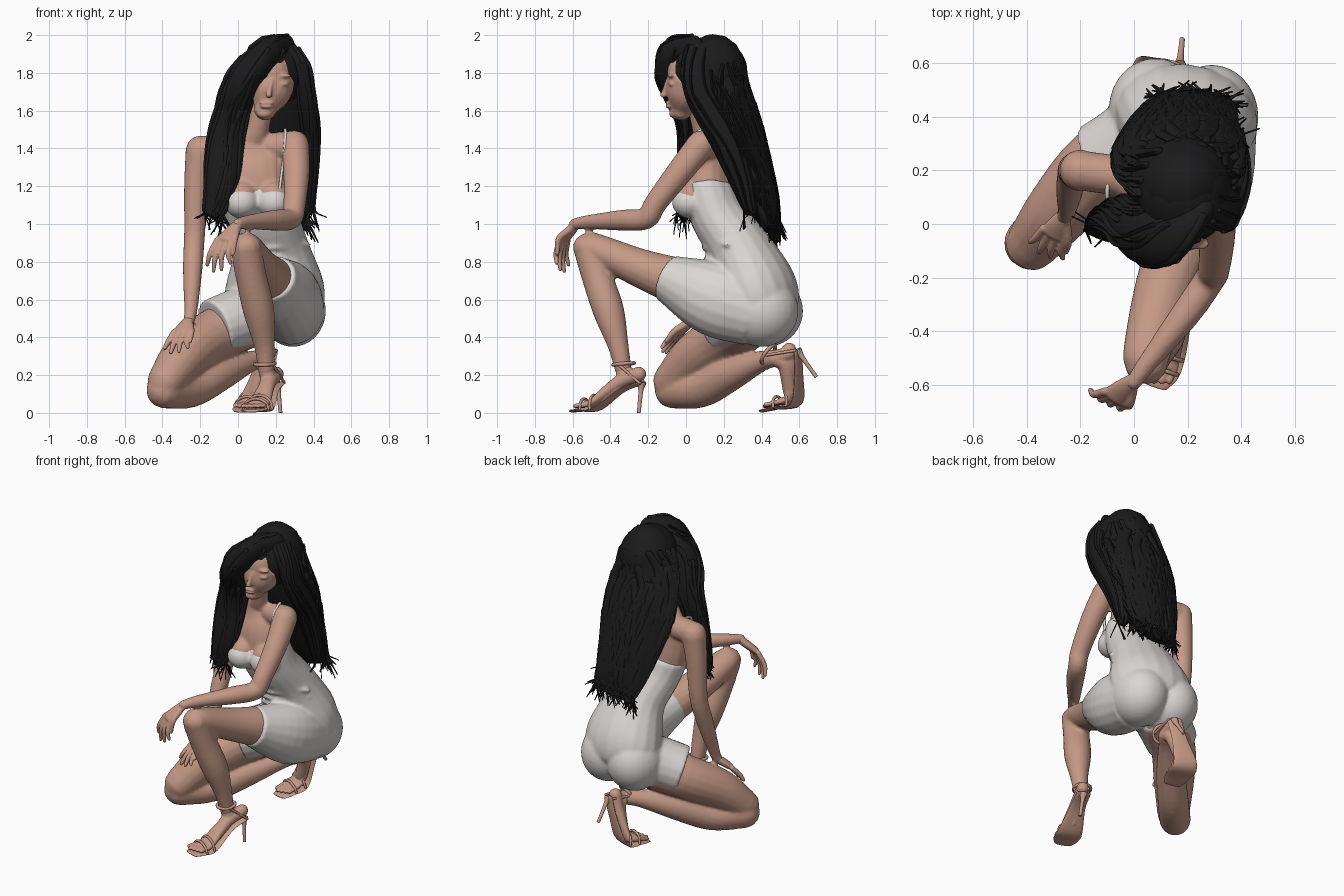
import bpy, bmesh, math, random
from mathutils import Vector, Matrix

cube = bpy.data.objects.get("Cube")
if cube:
    bpy.data.objects.remove(cube, do_unlink=True)
rng = random.Random(4)


def material(name, colour):
    mat = bpy.data.materials.new(name)
    mat.use_nodes = True
    mat.diffuse_color = (*colour, 1)
    mat.node_tree.nodes["Principled BSDF"].inputs["Base Color"].default_value = (*colour, 1)
    return mat


skin = material("warm skin", (.56, .32, .24))
cloth = material("off white cloth", (.7, .67, .65))
black = material("black hair", (.011, .011, .012))


def smooth_path(points, steps=5):
    """Catmull-Rom spline through rows of x, y, z, half width, half depth."""
    rows = [Vector((*p, p[3]) if len(p) == 4 else p) for p in points]
    rows = [rows[0] * 2 - rows[1]] + rows + [rows[-1] * 2 - rows[-2]]
    path = []
    for a, b, c, d in zip(rows, rows[1:], rows[2:], rows[3:]):
        for k in range(steps):
            t = k / steps
            path.append((b * 2 + (c - a) * t + (a * 2 - b * 5 + c * 4 - d) * t ** 2
                         + (b * 3 - a - c * 3 + d) * t ** 3) * .5)
    return path + [rows[-2]]


def frames(points, side):
    path = smooth_path(points)
    centres = [Vector(p[:3]) for p in path]
    result = []
    for i, p in enumerate(path):
        along = (centres[min(i + 1, len(path) - 1)] - centres[max(i - 1, 0)]).normalized()
        across = Vector(side)
        across = (across - along * across.dot(along)).normalized()
        result.append((centres[i], along, across, along.cross(across),
                       max(p[3], .002), max(p[4], .002)))
    return result


def loft(bm, points, side=(1, 0, 0), rounded=True, lift=None, sides=18):
    """Tube of elliptical sections, with rounded or flat ends."""
    rows = frames(points, side)
    if lift is not None:
        rows = [(c + n * (b + lift), t, s, n, a, b) for c, t, s, n, a, b in rows]
    if rounded:
        caps = []
        for (c, t, s, n, a, b), sign in ((rows[0], -1), (rows[-1], 1)):
            caps.append([(c + t * sign * min(a, b) * math.sin(h), t, s, n,
                          a * math.cos(h), b * math.cos(h)) for h in (.5, 1, 1.4)])
        rows = caps[0][::-1] + rows + caps[1]
    rings = []
    for c, t, s, n, a, b in rows:
        turn = [math.tau * k / sides for k in range(sides)]
        rings.append([bm.verts.new(c + s * a * math.cos(h) + n * b * math.sin(h)) for h in turn])
    for low, high in zip(rings, rings[1:]):
        for k in range(sides):
            j = (k + 1) % sides
            bm.faces.new((low[k], low[j], high[j], high[k]))
    bm.faces.new(rings[0][::-1])
    bm.faces.new(rings[-1])


def blob(bm, centre, radii):
    bmesh.ops.create_uvsphere(bm, u_segments=28, v_segments=18, radius=1,
                              matrix=Matrix.LocRotScale(Vector(centre), None, Vector(radii)))


def finish(bm, name, mat, voxel=None):
    bmesh.ops.recalc_face_normals(bm, faces=bm.faces)
    mesh = bpy.data.meshes.new(name)
    bm.to_mesh(mesh)
    bm.free()
    mesh.materials.append(mat)
    mesh.shade_smooth()
    mesh.set_sharp_from_angle(angle=math.radians(50))
    obj = bpy.data.objects.new(name, mesh)
    bpy.context.collection.objects.link(obj)
    if voxel:  # fuse overlapping volumes into one soft surface
        fuse = obj.modifiers.new("fuse", "REMESH")
        fuse.mode, fuse.voxel_size, fuse.use_smooth_shade = "VOXEL", voxel, True
        relax = obj.modifiers.new("relax", "SMOOTH")
        relax.factor, relax.iterations = .5, 4


# Body: torso, shoulders, arms and legs fused together
shoulder_line = (.98, -.2, 0)
body = bmesh.new()
loft(body, [(.15, .22, .98, .16, .12), (.1, .14, 1.12, .185, .13), (.07, .13, 1.25, .19, .125),
            (.06, .14, 1.36, .18, .1), (.07, .13, 1.44, .12, .08), (.1, .1, 1.5, .066),
            (.13, .07, 1.62, .062)], shoulder_line)
loft(body, [(-.2, .2, 1.39, .075), (.06, .16, 1.4, .075), (.3, .08, 1.42, .075)], (0, 1, 0))
for x in (.02, .19):
    blob(body, (x, .03, 1.14), (.085, .085, .09))
loft(body, [(.3, .08, 1.42, .077), (.31, -.03, 1.28, .07), (.3, -.16, 1.11, .06),
            (.28, -.21, 1.03, .058), (.19, -.34, 1.02, .055), (.05, -.52, 1.01, .037),
            (0, -.59, 1, .03)])
loft(body, [(-.2, .2, 1.39, .078), (-.22, .2, 1.2, .066), (-.23, .19, .95, .056),
            (-.24, .13, .76, .052), (-.25, .05, .54, .035), (-.26, .03, .49, .031)])
loft(body, [(.3, .3, .58, .14), (.2, 0, .68, .13), (.11, -.25, .77, .11, .102), (.05, -.47, .865, .09, .083),
            (.045, -.52, .875, .082, .078)])
loft(body, [(.045, -.51, .86, .083), (.07, -.47, .72, .082), (.11, -.41, .54, .083),
            (.14, -.36, .36, .056), (.15, -.33, .22, .043)])
loft(body, [(.08, .35, .5, .15), (-.13, .22, .41, .14), (-.28, .05, .3, .125), (-.38, -.075, .17, .1)])
loft(body, [(-.39, -.07, .12, .097), (-.25, .08, .125, .097), (-.1, .23, .2, .088),
            (.06, .39, .27, .056), (.14, .47, .29, .045)])
finish(body, "body", skin, .011)


# Hands
def hand(name, wrist, knuckle, tip, across, thumb_sign):
    wrist, knuckle, tip = Vector(wrist), Vector(knuckle), Vector(tip)
    across = Vector(across).normalized()
    bm = bmesh.new()
    loft(bm, [(*wrist, .03, .026), (*wrist.lerp(knuckle, .5), .042, .026), (*knuckle, .05, .022)], across)
    reach = (tip - knuckle).length
    bulge = (knuckle - wrist).normalized() * reach * .15
    for k, length in enumerate((.8, 1, .95, .75)):
        base = knuckle + across * (k - 1.5) * .028
        end = knuckle + across * (k - 1.5) * .046 + (tip - knuckle) * length
        loft(bm, [(*base, .016), (*(base.lerp(end, .45) + bulge), .015), (*end, .01)], across)
    start, side = wrist.lerp(knuckle, .4), across * thumb_sign
    loft(bm, [(*(start + side * .025), .02), (*(knuckle + side * .06), .017),
              (*(knuckle.lerp(tip, .45) + side * .07), .011)], across)
    finish(bm, name, skin, .005)


hand("left_hand", (0, -.585, .998), (-.07, -.645, .92), (-.11, -.655, .75), (.85, -.45, 0), 1)
hand("right_hand", (-.26, .03, .49), (-.3, -.035, .43), (-.335, -.115, .32), (.85, -.45, 0), 1)


# Feet in strappy high heeled sandals
def foot(name, ankle, heel, arch, ball, toe, across, tip):
    ankle, heel, arch, ball, toe = (Vector(p) for p in (ankle, heel, arch, ball, toe))
    across = Vector(across).normalized()
    bm = bmesh.new()
    loft(bm, [(*heel, .038, .04), (*arch, .04, .036), (*ball, .064, .026), (*ball.lerp(toe, .4), .062, .02)],
         across, lift=.008)
    loft(bm, [(*ankle, .042), (*ankle.lerp(arch, .45), .042), (*ankle.lerp(ball, .75), .038)], across)
    loft(bm, [(*ankle, .042), (*ankle.lerp(heel, .6), .036)], across)
    for k in range(5):
        shift = across * (k - 2) * .027
        length = .95 - .07 * abs(k - 1)
        loft(bm, [(*(ball.lerp(toe, .3) + shift), .014), (*(ball.lerp(toe, length) + shift), .012)],
             across, lift=.008)
    finish(bm, name + "_foot", skin, .006)
    bm = bmesh.new()
    loft(bm, [(*heel, .046, .01), (*arch, .05, .01), (*ball, .077, .009),
              (*ball.lerp(toe, .6), .08, .009), (*toe, .055, .008)], across, lift=-.012)
    loft(bm, [(*heel, .026), (*heel.lerp(Vector(tip), .3), .013), (*tip, .01)], across, rounded=False)
    up = (ankle - heel.lerp(ball, .4)).normalized()
    ahead = up.cross(across).normalized()
    circle = [math.tau * k / 12 for k in range(13)]
    loft(bm, [(*(ankle + up * .04 + across * .053 * math.cos(h) + ahead * .056 * math.sin(h)), .01)
              for h in circle], (.3, .2, 1), sides=8)
    toe_up = (toe - ball).normalized().cross(across).normalized()
    for place, height in ((.1, .07), (.5, .055)):
        middle = ball.lerp(toe, place)
        loft(bm, [(*(middle + across * .072 * math.cos(h) + toe_up * height * math.sin(h)), .008)
                  for h in circle[:7]], (toe - ball), sides=8)
    for sign in (-1, 1):  # straps from heel to ankle
        loft(bm, [(*(heel + across * sign * .038), .008), (*(ankle + up * .03 + across * sign * .05), .008)],
             ahead, sides=8)
    finish(bm, name + "_sandal", skin)


foot("left", (.15, -.33, .22), (.21, -.235, .16), (.17, -.34, .12), (.12, -.47, .025),
     (.07, -.6, .014), (.92, -.38, 0), (.225, -.25, 0))
foot("right", (.14, .47, .29), (.17, .59, .33), (.13, .595, .2), (.075, .58, .05),
     (.03, .4, .014), (.9, -.4, 0), (.18, .69, .19))

# Head with simple facial features
head = bmesh.new()
blob(head, (.18, .07, 1.79), (.13, .17, .165))
loft(head, [(.18, .015, 1.76, .125, .115), (.165, -.005, 1.68, .108, .105), (.145, -.025, 1.61, .062, .062)])
blob(head, (.14, -.06, 1.585), (.04, .03, .026))
loft(head, [(.178, -.095, 1.76, .014), (.165, -.115, 1.7, .014), (.163, -.12, 1.685, .018)])
for z in (1.622, 1.64):
    blob(head, (.15, -.09, z), (.036, .02, .01))
for x in (.115, .24):
    blob(head, (x, -.069, 1.742), (.032, .026, .014))
    blob(head, (x, -.073, 1.785), (.042, .024, .012))
finish(head, "head", skin, .007)

# Dress: bodice, seat and draped hems, with folds around the waist
dress = bmesh.new()
loft(dress, [(.19, .405, .54, .24, .17), (.195, .4, .6, .268, .2), (.195, .365, .7, .258, .2),
             (.175, .28, .88, .2, .165), (.13, .18, 1.03, .195, .15), (.1, .135, 1.15, .2, .145),
             (.09, .13, 1.19, .192, .128)], shoulder_line, rounded=False)
for x, y in ((.08, .425), (.29, .4)):
    blob(dress, (x, y, .54), (.175, .195, .19))
for x in (.02, .19):
    blob(dress, (x, .02, 1.115), (.092, .094, .085))
loft(dress, [(.29, .36, .54, .17, .19), (.265, .14, .61, .17, .2), (.175, -.1, .715, .135, .125)], rounded=False)
loft(dress, [(.1, .36, .53, .19, .17), (-.02, .28, .49, .17, .16), (-.125, .22, .45, .162, .155)],
     (.6, -.8, 0), rounded=False)
for k in range(5):
    z = .72 + k * .05
    loft(dress, [(.36 + k * .004, .3 - k * .02, z - .03, .012), (.2, .15 - k * .015, z + .01, .02),
                 (.06, .2 - k * .02, z - .02, .012)], (0, 0, 1))
finish(dress, "dress", cloth, .011)

straps = bmesh.new()
loft(straps, [(.22, -.03, 1.18, .008), (.235, 0, 1.3, .008), (.25, .02, 1.43, .008), (.25, .09, 1.5, .008),
              (.24, .17, 1.45, .008), (.2, .25, 1.3, .008)], sides=8)
loft(straps, [(-.03, -.02, 1.18, .008), (-.07, .02, 1.3, .008), (-.1, .1, 1.44, .008),
              (-.08, .22, 1.42, .008), (0, .26, 1.28, .008)], sides=8)
finish(straps, "dress_straps", cloth)


# Hair: large masses covered with loose tapering locks
def locks(bm, spine, count, start, stop, width):
    rows = frames(spine, (1, 0, 0))
    for _ in range(count):
        turn, phase = rng.uniform(start, stop), rng.uniform(0, math.tau)
        picked = rows[rng.randrange(0, len(rows) // 2)::4] + [rows[-1]]
        points = []
        for k, (c, t, s, n, a, b) in enumerate(picked):
            angle = turn + .2 * math.sin(phase + k * 1.3)
            spot = c + s * a * math.cos(angle) + n * b * math.sin(angle)
            size = width * (1 - .75 * k / len(picked))
            points.append((*spot, size, size * .6))
        fray = Vector((rng.uniform(-.07, .07), rng.uniform(-.04, .04), -rng.uniform(.02, .13)))
        points.append((*(Vector(points[-1][:3]) + fray), .003))
        loft(bm, points, sides=6)


back_hair = [(.185, .15, 1.85, .16, .155), (.165, .18, 1.7, .215, .15), (.17, .25, 1.5, .235, .15),
             (.18, .33, 1.3, .205, .12), (.2, .4, 1.12, .175, .09), (.22, .45, 1, .15, .05)]
fringe = [(.26, .06, 1.925, .045, .08), (.15, -.03, 1.88, .08, .12), (.03, -.03, 1.76, .09, .12),
          (-.03, .02, 1.6, .085, .09), (-.07, .02, 1.42, .095, .06), (-.09, -.01, 1.22, .085, .05),
          (-.13, -.02, 1.06, .055, .03)]
left_lock = [(.27, .06, 1.925, .04, .07), (.335, .06, 1.82, .045, .09), (.36, .09, 1.67, .045, .09),
             (.38, .18, 1.5, .05, .08), (.37, .27, 1.3, .05, .07), (.37, .34, 1.08, .035, .04)]
hair = bmesh.new()
blob(hair, (.19, .125, 1.805), (.178, .2, .188))
loft(hair, back_hair)
loft(hair, fringe)
loft(hair, left_lock)
locks(hair, back_hair, 80, math.pi * .95, math.tau * 1.02, .026)
locks(hair, fringe, 26, 0, math.tau, .016)
locks(hair, left_lock, 14, 0, math.tau, .015)
finish(hair, "hair", black)
